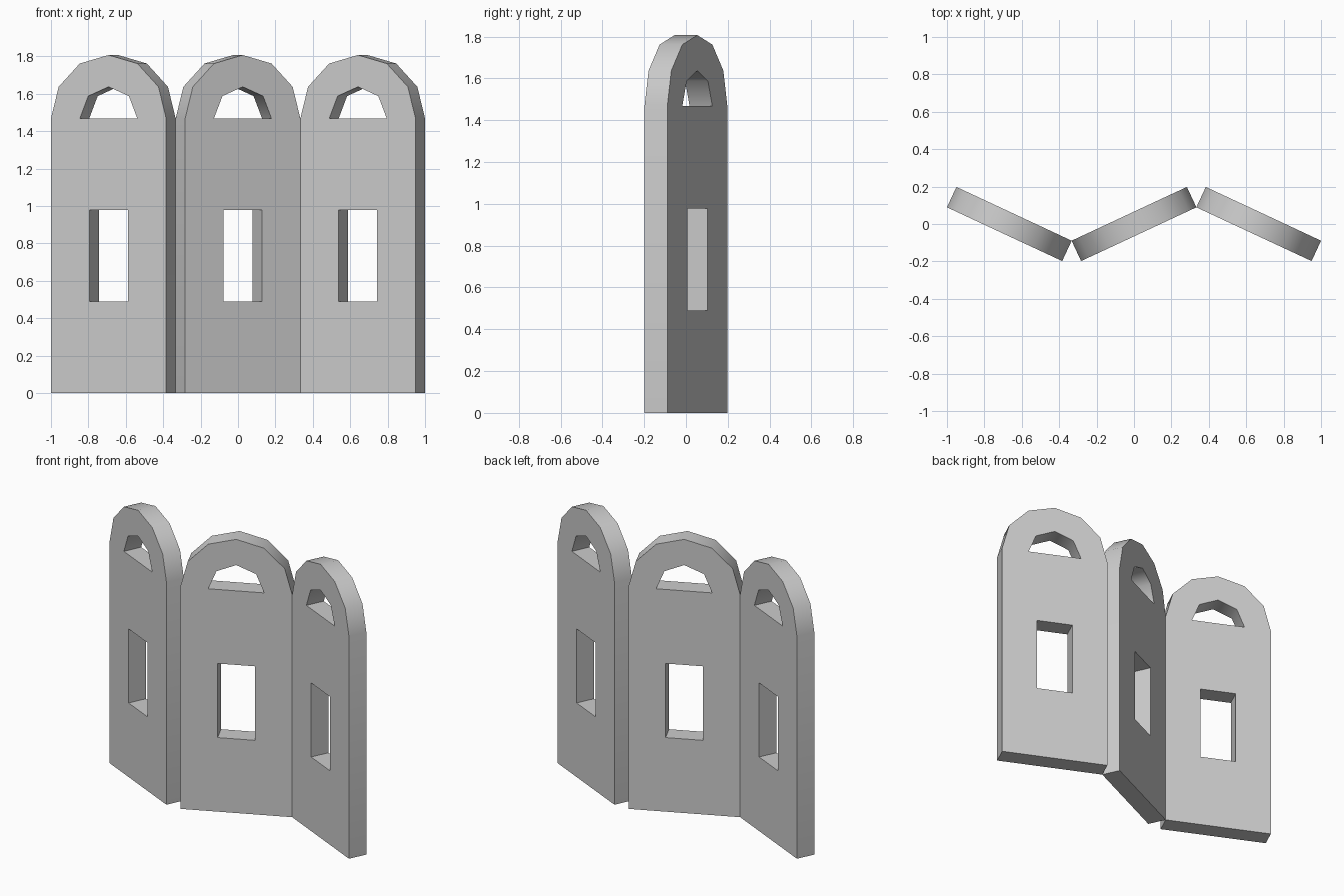
import bpy, bmesh, math
from mathutils import Matrix

if "Cube" in bpy.data.objects:
    bpy.data.objects.remove(bpy.data.objects["Cube"])

WIDTH, THICK, FOLD = 0.68, 0.12, math.radians(25)
SPRING = 1.467                       # height where the arches begin
PITCH = 2 / 3                        # spacing of panel centres

grey = bpy.data.materials.new("plain grey")
grey.diffuse_color = (0.6, 0.6, 0.6, 1)
grey.use_nodes = True
grey.node_tree.nodes["Principled BSDF"].inputs["Base Color"].default_value = grey.diffuse_color


def arch(radius, steps):
    """Half circle of points from right to left, standing on the spring line."""
    return [(radius * math.cos(math.pi * i / steps),
             SPRING + radius * math.sin(math.pi * i / steps)) for i in range(steps + 1)]


def folding_panel(name, x, angle):
    half = WIDTH / 2
    # outline, window and arched opening
    w, low, high = WIDTH / 6, SPRING / 3, SPRING * 2 / 3
    loops = [[(-half, 0), (half, 0)] + arch(half, 6),
             [(-w, low), (w, low), (w, high), (-w, high)],
             arch(half / 2, 4)]
    bm = bmesh.new()
    edges = []
    for loop in loops:
        verts = [bm.verts.new((px, -THICK / 2, pz)) for px, pz in loop]
        edges += [bm.edges.new((verts[i - 1], verts[i])) for i in range(len(verts))]
    bmesh.ops.triangle_fill(bm, edges=edges, use_beauty=True, normal=(0, -1, 0))
    # thickness
    new = bmesh.ops.extrude_face_region(bm, geom=bm.faces[:], use_keep_orig=True)["geom"]
    bmesh.ops.translate(bm, vec=(0, THICK, 0),
                        verts=[g for g in new if isinstance(g, bmesh.types.BMVert)])
    bmesh.ops.recalc_face_normals(bm, faces=bm.faces[:])
    bm.transform(Matrix.Translation((x, 0, 0)) @ Matrix.Rotation(angle, 4, 'Z'))
    mesh = bpy.data.meshes.new(name)
    bm.to_mesh(mesh)
    bm.free()
    mesh.materials.append(grey)
    ob = bpy.data.objects.new(name, mesh)
    bpy.context.collection.objects.link(ob)
    # smooth arches, sharp corners
    bpy.ops.object.select_all(action='DESELECT')
    bpy.context.view_layer.objects.active = ob
    ob.select_set(True)
    bpy.ops.object.shade_smooth_by_angle(angle=math.radians(50))


# zigzag screen of three panels
folding_panel("left_panel", -PITCH, -FOLD)
folding_panel("middle_panel", 0, FOLD)
folding_panel("right_panel", PITCH, -FOLD)
